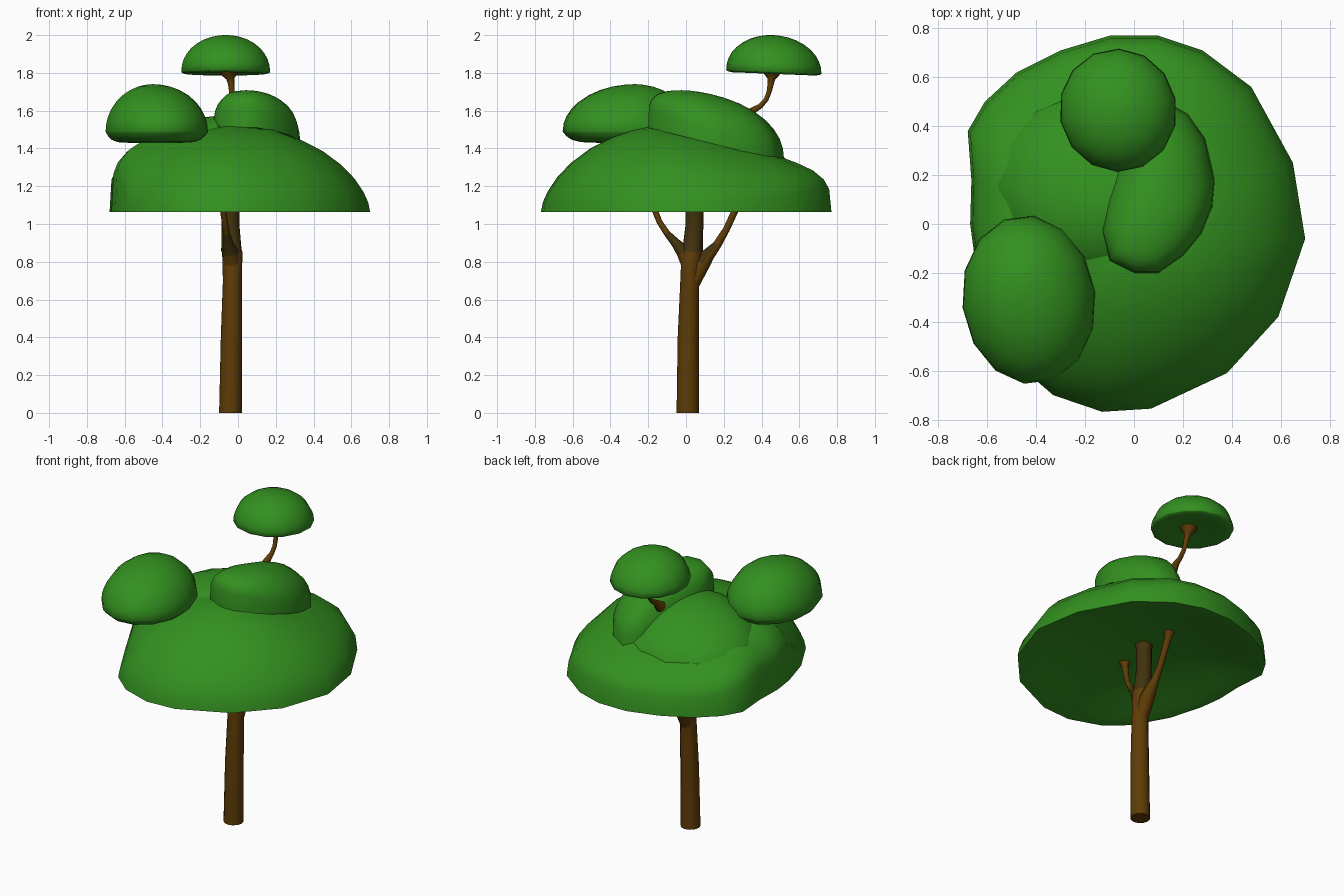
import bpy, bmesh, math
from mathutils import Vector

if "Cube" in bpy.data.objects:
    bpy.data.objects.remove(bpy.data.objects["Cube"])


def material(name, rgb):
    m = bpy.data.materials.new(name)
    m.diffuse_color = (*rgb, 1)
    m.use_nodes = True
    m.node_tree.nodes["Principled BSDF"].inputs["Base Color"].default_value = m.diffuse_color
    return m


GREEN = material("leaf green", (0.033, 0.28, 0.014))
BROWN = material("bark brown", (0.112, 0.045, 0.002))
DARK = material("dark bark", (0.052, 0.032, 0.004))


def loft(name, rings, mats, dark=None):
    """Skin equal-length rings, close the ends; dark = (z min, z max, min normal z)."""
    bm = bmesh.new()
    rows = [[bm.verts.new(p) for p in r] for r in rings]
    n = len(rows[0])
    for a, b in zip(rows, rows[1:]):
        for i in range(n):
            bm.faces.new((a[i], a[(i + 1) % n], b[(i + 1) % n], b[i]))
    bm.faces.new(rows[0][::-1])
    bm.faces.new(rows[-1])
    bmesh.ops.recalc_face_normals(bm, faces=bm.faces[:])
    bm.normal_update()
    for f in bm.faces:
        f.smooth = True
        if dark and dark[0] < f.calc_center_median().z < dark[1] and f.normal.z > dark[2]:
            f.material_index = 1
    me = bpy.data.meshes.new(name)
    bm.to_mesh(me)
    bm.free()
    for m in mats:
        me.materials.append(m)
    me.set_sharp_from_angle(angle=math.radians(75))
    ob = bpy.data.objects.new(name, me)
    bpy.context.collection.objects.link(ob)
    return ob


def dome(name, outline, apex, base, height, power, hollow, lip=0):
    """Leaf cap: outline shrinks towards the apex; lip rounds the rim up from the underside."""
    rings = []

    def ring(t, under):
        out = []
        for ox, oy in outline:
            x, y = apex[0] + (ox - apex[0]) * t, apex[1] + (oy - apex[1]) * t
            if under:
                z = base(x, y) + hollow * (1 - t * t) + lip * t ** 10
            else:
                z = base(x, y) + lip + height(x, y) * max(0, 1 - t * t) ** power(ox, oy)
            out.append((x, y, z))
        return out
    for t in (0.03, 0.3, 0.55, 0.75, 0.88, 0.95, 0.985):
        rings.append(ring(t, True))
    for t in (1, 0.985, 0.95, 0.88, 0.78, 0.64, 0.48, 0.32, 0.16, 0.03):
        rings.append(ring(t, False))
    return loft(name, rings, [GREEN])


def ellipse(cx, cy, rx, ry, rot=0, n=14):
    c, s = math.cos(rot), math.sin(rot)
    pts = [(rx * math.cos(2 * math.pi * i / n), ry * math.sin(2 * math.pi * i / n)) for i in range(n)]
    return [(cx + c * x - s * y, cy + s * x + c * y) for x, y in pts]


def limb(name, path, mats, n=10, dark=None):
    """Tapered tube through (x, y, z, radius) points."""
    pts = [Vector(p[:3]) for p in path]
    rings = []
    for i, p in enumerate(pts):
        d = pts[min(i + 1, len(pts) - 1)] - pts[max(i - 1, 0)]
        if i == 0 and p.z == 0:
            d = Vector((0, 0, 1))
        v = Vector((1, 0, 0))
        v = (v - d * (v.dot(d) / d.length_squared)).normalized()
        w = d.normalized().cross(v)
        rings.append([p + (v * math.cos(a) + w * math.sin(a)) * path[i][3]
                      for a in (2 * math.pi * k / n for k in range(n))])
    return loft(name, rings, mats, dark)


def mix(a, b, t):
    t = min(1, max(0, t))
    return a + (b - a) * t


# main canopy: broad dome, sloping down and blunter towards the back and left
canopy = [(.70, -.06), (.65, .25), (.48, .56), (.28, .71), (.10, .77), (-.10, .77),
          (-.30, .71), (-.48, .62), (-.61, .50), (-.68, .38), (-.665, .18), (-.67, .0),
          (-.65, -.15), (-.59, -.36), (-.47, -.58), (-.33, -.70), (-.13, -.768),
          (.07, -.755), (.38, -.61), (.59, -.38)]
dome("main_canopy", canopy, (0, -.05), lambda x, y: 1.045,
     lambda x, y: mix(.465, .34, (y + .15) / .7),
     lambda x, y: mix(.62, .22 if x < -.4 else .29,
                      max((y - .1) / .6, (-x - .35) / .3 if y > -.2 else 0)), .14, .018)

# low mound joining the upper lobes
dome("centre_mound", ellipse(-.13, .16, .45, .40), (-.08, .1), lambda x, y: 1.335 - .1 * y,
     lambda x, y: .245, lambda x, y: .6, .02)

# front left lobe
dome("left_lobe", ellipse(-.43, -.31, .273, .347, .12), (-.45, -.27), lambda x, y: 1.43,
     lambda x, y: .25, lambda x, y: .5, 0, .06)

# right lobe: long, blunt at the front, sloping to the back
lobe = [(-.13, -.03), (-.10, -.15), (0, -.2), (.10, -.2), (.20, -.13), (.275, -.04),
        (.32, .07), (.33, .18), (.29, .35), (.22, .45), (.10, .52), (0, .45), (-.06, .28), (-.11, .1)]
dome("right_lobe", lobe, (.06, .06), lambda x, y: 1.46 - .25 * y,
     lambda x, y: .25 + .1 * y, lambda x, y: mix(.2, .42, (y + .2) / .6 + max(0, x) * .9), .01)

# small raised cap
dome("top_cap", ellipse(-.065, .465, .24, .253, .2), (-.065, .46), lambda x, y: 1.78 - .04 * (y - .46),
     lambda x, y: .195, lambda x, y: .48, .035, .025)

# trunk and branches, darker above and inside the fork
limb("trunk", [(-.04, .01, 0, .06), (-.035, .012, .4, .056), (-.03, .02, .7, .05), (-.03, .03, .85, .054),
               (-.035, .035, .86, .054), (-.04, .045, 1.0, .047), (-.04, .045, 1.15, .048),
               (-.04, .045, 1.22, .058)], [BROWN, DARK], 12, (.855, 2, -1))
limb("front_branch", [(-.03, .02, .78, .045), (-.04, -.01, .85, .042), (-.05, -.055, .90, .026),
                      (-.06, -.10, .95, .018), (-.07, -.14, 1.01, .016), (-.08, -.168, 1.08, .017),
                      (-.085, -.185, 1.15, .02), (-.085, -.19, 1.19, .04)], [BROWN, DARK], 10, (.84, .94, -1))
limb("back_branch", [(-.03, .03, .68, .042), (-.03, .085, .79, .045), (-.03, .12, .84, .036),
                     (-.03, .165, .89, .024), (-.03, .213, .97, .019), (-.03, .25, 1.05, .019),
                     (-.03, .285, 1.13, .022), (-.03, .297, 1.18, .042)], [BROWN, DARK], 10, (.78, .93, .2))
limb("cap_branch", [(-.03, .31, 1.56, .035), (-.03, .36, 1.605, .018), (-.03, .395, 1.625, .014),
                    (-.03, .425, 1.66, .013), (-.033, .44, 1.70, .014), (-.036, .448, 1.74, .017),
                    (-.04, .452, 1.77, .022), (-.045, .455, 1.79, .042), (-.045, .455, 1.82, .055)], [BROWN])
